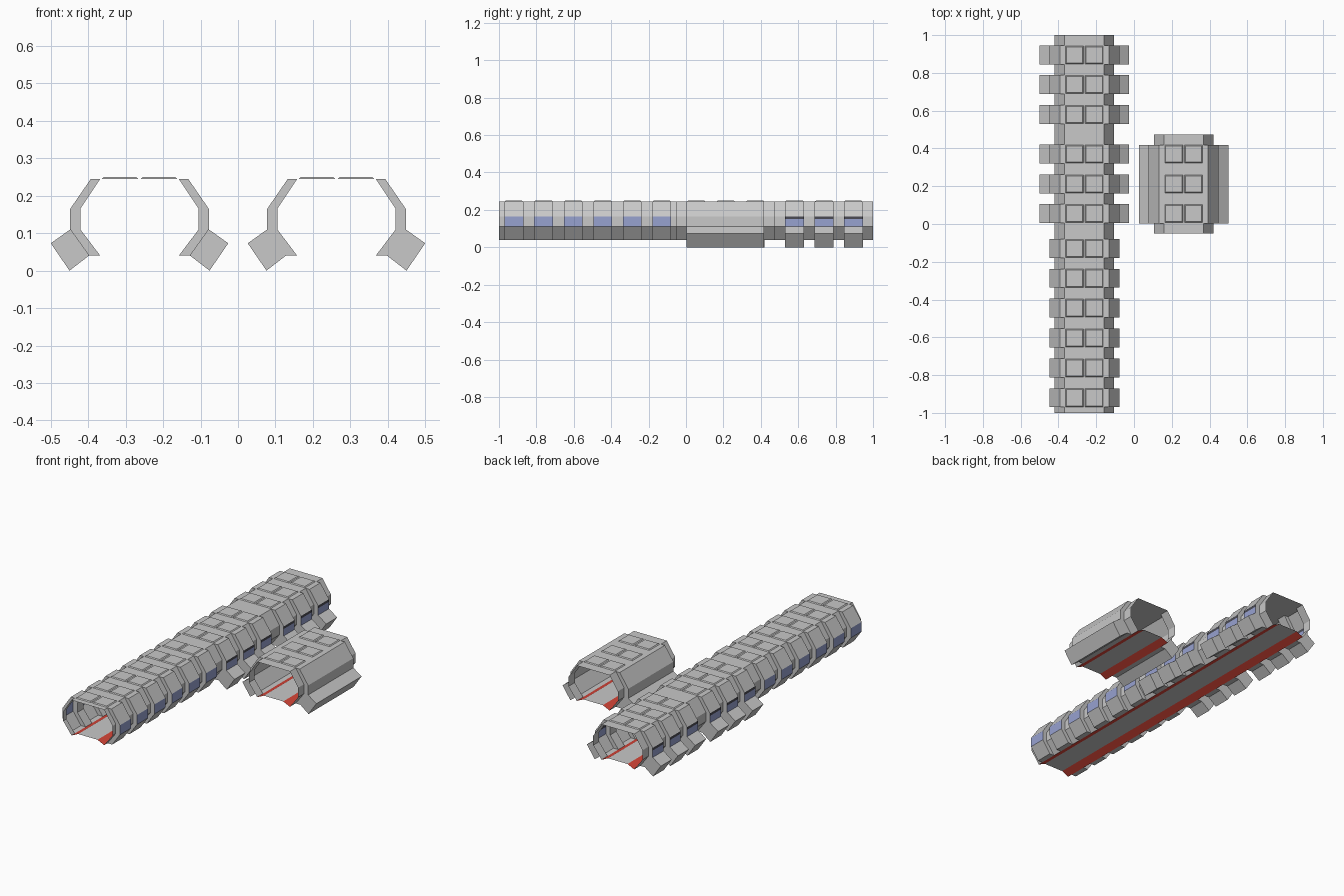
import bpy, bmesh

if "Cube" in bpy.data.objects:
    bpy.data.objects.remove(bpy.data.objects["Cube"])

# Flat colours
def material(name, rgb):
    m = bpy.data.materials.new(name)
    m.diffuse_color = (*rgb, 1)
    m.use_nodes = True
    m.node_tree.nodes["Principled BSDF"].inputs["Base Color"].default_value = m.diffuse_color
    return m

MATS = [material("light_grey", (0.58, 0.58, 0.58)),
        material("window_blue", (0.31, 0.36, 0.63)),
        material("stripe_red", (0.68, 0.06, 0.04)),
        material("dark_slot", (0.07, 0.07, 0.09))]
GREY, BLUE, RED, DARK = range(4)

# Half cross-sections (x offset, z), running from bottom to top
INNER = [(.105, .04), (.158, .11), (.158, .15), (.158, .165), (.105, .245)]
OUTER = [(.135, .04), (.185, .11), (.185, .15), (.185, .165), (.13, .245)]
POD = [(.135, .04), (.187, 0), (.237, .073), (.185, .11)]
FLOOR = [(-.105, .04), (-.062, .06), (.062, .06), (.105, .04)]


class Part:
    """Collects outward-facing polygons into one object."""
    def __init__(self, name, cx):
        self.name, self.cx, self.bm = name, cx, bmesh.new()

    def face(self, pts, mat=GREY, side=1):
        vs = [self.bm.verts.new((self.cx + side * x, y, z)) for x, y, z in pts]
        f = self.bm.faces.new(vs if side > 0 else vs[::-1])
        f.material_index = mat

    def strip(self, profile, y0, y1, mats=None, side=1):
        for i, (p, q) in enumerate(zip(profile, profile[1:])):
            self.face([(p[0], y0, p[1]), (p[0], y1, p[1]),
                       (q[0], y1, q[1]), (q[0], y0, q[1])],
                      mats[i] if mats else GREY, side)

    def caps(self, profile, y0, y1, side=1):
        self.face([(x, y0, z) for x, z in profile], GREY, side)
        self.face([(x, y1, z) for x, z in profile[::-1]], GREY, side)

    def finish(self):
        bmesh.ops.remove_doubles(self.bm, verts=self.bm.verts, dist=1e-5)
        me = bpy.data.meshes.new(self.name)
        self.bm.to_mesh(me)
        self.bm.free()
        for m in MATS:
            me.materials.append(m)
        ob = bpy.data.objects.new(self.name, me)
        bpy.context.collection.objects.link(ob)


def corridor(name, cx, y0, y1, ribs, hatch_ys):
    """ribs: list of (start, end, has_pods, side face colours)"""
    # Floor with sloping red edges, and flat roof
    floor = Part(name + "_floor", cx)
    floor.strip(FLOOR, y0, y1, [RED, GREY, RED])
    floor.finish()
    roof = Part(name + "_roof", cx)
    roof.strip([(.105, .245), (-.105, .245)], y0, y1)
    roof.finish()

    # Recessed walls in the gaps between ribs
    walls = Part(name + "_walls", cx)
    stops = [y0] + [v for r in ribs for v in r[:2]] + [y1]
    for a, b in zip(stops[::2], stops[1::2]):
        for s in (1, -1):
            walls.strip(INNER, a, b, side=s)
    walls.finish()

    # Hollow side ribs with windows, and outboard pods
    rib = Part(name + "_ribs", cx)
    pod = Part(name + "_pods", cx)
    for a, b, has_pods, colours in ribs:
        for s in (1, -1):
            rib.strip([INNER[0]] + OUTER + [INNER[-1]], a, b,
                      [GREY, GREY, *colours, GREY, GREY], s)
            for i in range(len(INNER) - 1):
                rib.caps([INNER[i], OUTER[i], OUTER[i + 1], INNER[i + 1]], a, b, s)
            if has_pods:
                pod.strip(POD, a, b, side=s)
                pod.caps(POD, a, b, s)
    rib.finish()
    pod.finish()

    # Pairs of bevelled roof hatches
    hatch = Part(name + "_roof_hatches", cx)
    for y in hatch_ys:
        for x in (-.052, .052):
            def ring(h, z):
                return [(x - h, y - h, z), (x + h, y - h, z),
                        (x + h, y + h, z), (x - h, y + h, z)]
            low, top = ring(.048, .2452), ring(.043, .25)
            hatch.face(top)
            for i in range(4):
                j = (i + 1) % 4
                hatch.face([low[i], low[j], top[j], top[i]])
    hatch.finish()


# Long corridor: plain windowed ribs at the front, ribs with pods at the back
centres = [-.92, -.762, -.603, -.445, -.287, -.13, .055, .212, .37, .58, .738, .895]
long_ribs = [(y - .05, y + .05, y > 0, (BLUE, DARK if y > 0 else BLUE)) for y in centres]
corridor("long_corridor", -.263, -1, 1, long_ribs, centres)

# Short corridor: one long rib with full-length pods
corridor("short_corridor", .263, -.05, .475, [(.003, .417, True, (GREY, GREY))],
         [.055, .212, .37])
